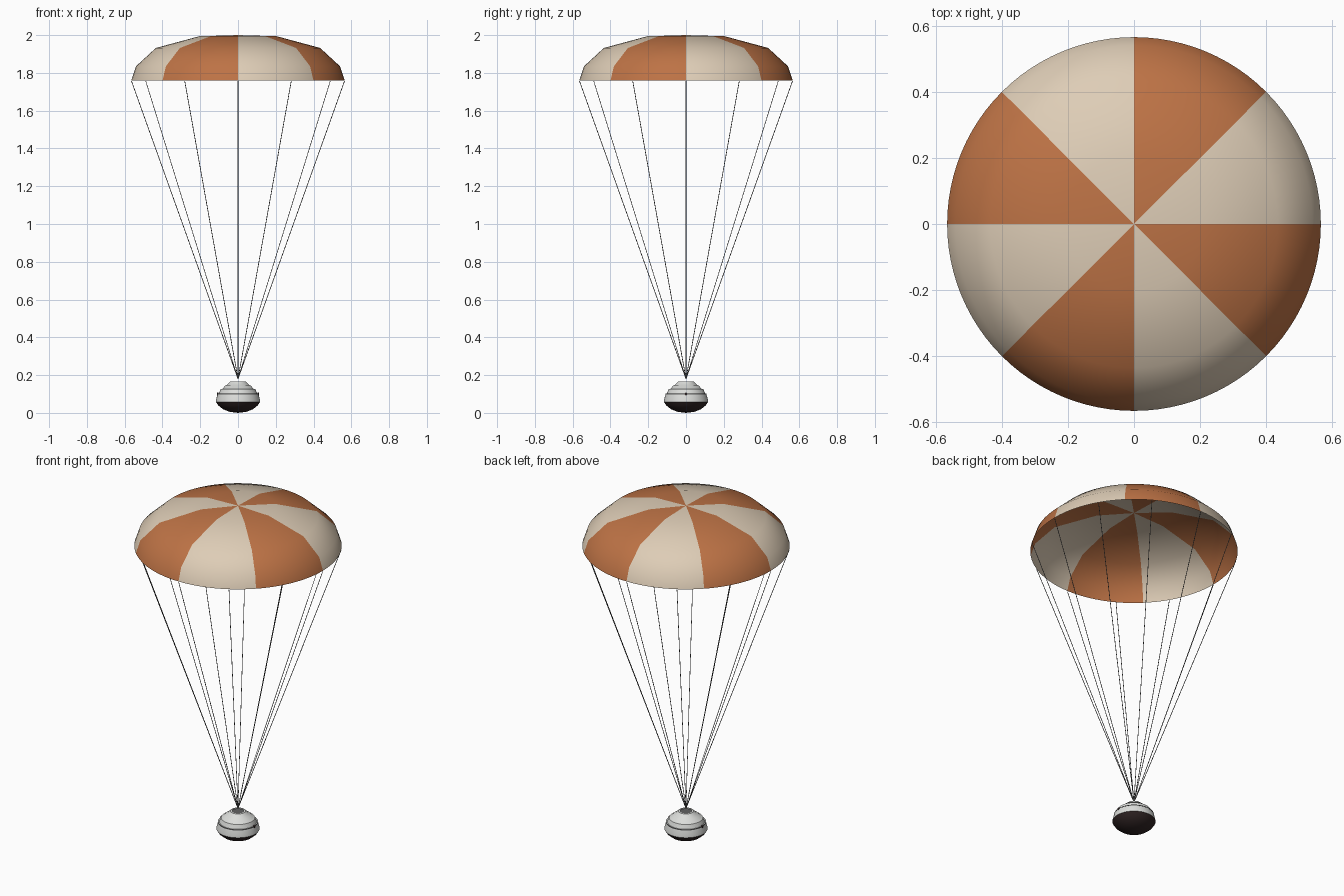
import bpy, bmesh, math
from mathutils import Vector

cube = bpy.data.objects.get("Cube")
if cube:
    bpy.data.objects.remove(cube, do_unlink=True)


def material(name, r, g, b):
    m = bpy.data.materials.new(name)
    m.use_nodes = True
    m.diffuse_color = (r, g, b, 1)
    m.node_tree.nodes["Principled BSDF"].inputs["Base Color"].default_value = (r, g, b, 1)
    return m


cream = material("cream cloth", 0.73, 0.61, 0.47)
orange = material("orange cloth", 0.51, 0.17, 0.06)
white = material("capsule white", 0.72, 0.73, 0.71)
dark = material("heat shield dark", 0.03, 0.018, 0.018)
grey = material("cord grey", 0.12, 0.12, 0.12)


def lathe(name, profile, mats, sides=96, rule=None, angle=40):
    """Spin a (radius, height) profile round z; rule picks each face's material."""
    bm = bmesh.new()
    verts = [bm.verts.new((r, 0, z)) for r, z in profile]
    edges = [bm.edges.new(pair) for pair in zip(verts, verts[1:])]
    bmesh.ops.spin(bm, geom=verts + edges, cent=(0, 0, 0), axis=(0, 0, 1),
                   angle=math.tau, steps=sides, use_duplicate=False)
    bmesh.ops.remove_doubles(bm, verts=bm.verts, dist=0.0001)
    bmesh.ops.recalc_face_normals(bm, faces=bm.faces)
    if sum(f.normal.z * f.calc_area() for f in bm.faces) < -0.01:
        bmesh.ops.reverse_faces(bm, faces=bm.faces)
    for f in bm.faces:
        f.material_index = rule(f.calc_center_median()) if rule else 0
    mesh = bpy.data.meshes.new(name)
    bm.to_mesh(mesh)
    bm.free()
    for m in mats:
        mesh.materials.append(m)
    ob = bpy.data.objects.new(name, mesh)
    bpy.context.collection.objects.link(ob)
    bpy.ops.object.select_all(action="DESELECT")
    ob.select_set(True)
    bpy.context.view_layer.objects.active = ob
    bpy.ops.object.shade_smooth_by_angle(angle=math.radians(angle))
    return ob


# Open canopy with eight alternating gores
RIM, RIM_Z = 0.565, 1.76


def gore(c):
    return int((math.atan2(c.y, c.x) % math.tau) / (math.pi / 4)) % 2


lathe("canopy", [(RIM, RIM_Z), (0.54, 1.835), (0.435, 1.932), (0.205, 1.994), (0, 2.0)],
      [cream, orange], rule=gore, angle=60)

# Twelve cords meeting above the capsule
apex = Vector((0, 0, 0.18))
for i in range(12):
    a = i * math.tau / 12
    top = Vector((RIM * math.cos(a), RIM * math.sin(a), RIM_Z)) * 0.998
    span = top - apex
    bpy.ops.mesh.primitive_cylinder_add(vertices=6, radius=0.0018, depth=span.length,
                                        location=(top + apex) / 2,
                                        rotation=span.to_track_quat("Z", "Y").to_euler())
    cord = bpy.context.object
    cord.name = f"cord_{i + 1}"
    cord.data.materials.append(grey)

# Capsule: rounded shield below, stepped shell above, recessed top
lathe("heat_shield", [(0, 0), (0.045, 0.006), (0.08, 0.02), (0.105, 0.04), (0.117, 0.058),
                      (0, 0.058)], [dark])
lathe("capsule_shell", [(0, 0.058), (0.117, 0.058), (0.116, 0.07), (0.108, 0.1),
                        (0.101, 0.102), (0.092, 0.126), (0.082, 0.128), (0.068, 0.144),
                        (0.06, 0.146), (0.042, 0.166), (0.034, 0.166), (0.034, 0.16),
                        (0, 0.16)], [white])
lathe("shell_seam", [(0.106, 0.098), (0.1095, 0.098), (0.1085, 0.103), (0.106, 0.103)], [grey])
lathe("top_hatch", [(0, 0.163), (0.034, 0.163), (0.034, 0.161), (0, 0.161)], [grey], sides=48)

# Small round ports on both flanks
for side, x in (("left", 1), ("right", -1)):
    bpy.ops.mesh.primitive_cylinder_add(vertices=16, radius=0.007, depth=0.008,
                                        location=(x * 0.108, 0, 0.1),
                                        rotation=(0, math.pi / 2, 0))
    port = bpy.context.object
    port.name = f"{side}_port"
    port.data.materials.append(dark)
